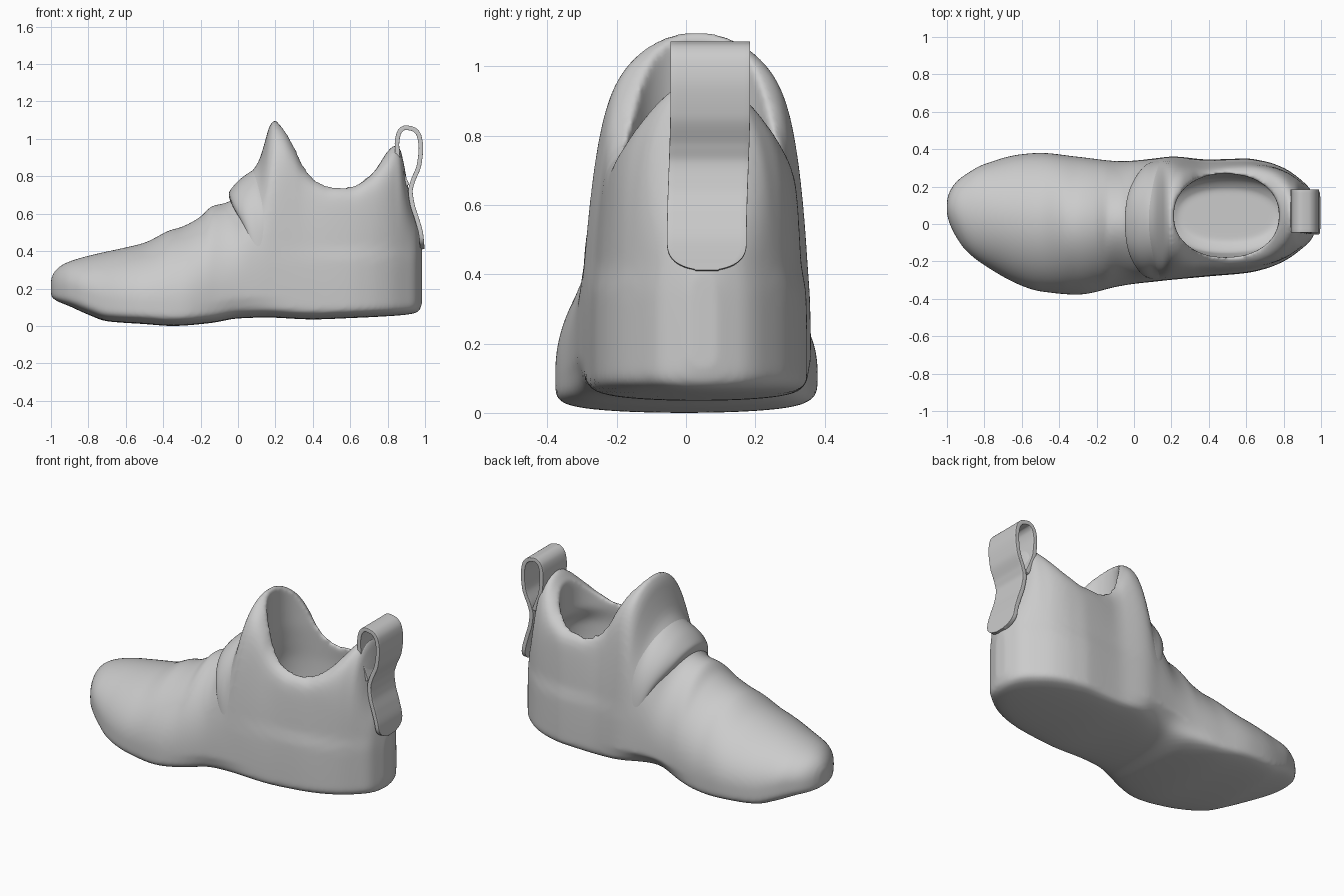
import bpy, bmesh, math
from mathutils import Vector

if "Cube" in bpy.data.objects:
    bpy.data.objects.remove(bpy.data.objects["Cube"])


def curve(keys):
    """Monotone cubic interpolation through (x, value) keys."""
    n = len(keys)
    sl = [(keys[i+1][1]-keys[i][1])/(keys[i+1][0]-keys[i][0]) for i in range(n-1)]
    m = [sl[0]] + [2*a*b/(a+b) if a*b > 0 else 0 for a, b in zip(sl, sl[1:])] + [sl[-1]]

    def f(x):
        x = min(max(x, keys[0][0]), keys[-1][0])
        i = 0
        while i < n-2 and x > keys[i+1][0]:
            i += 1
        h = keys[i+1][0]-keys[i][0]
        t = (x-keys[i][0])/h
        return ((1+2*t)*(1-t)**2*keys[i][1] + t*(1-t)**2*h*m[i]
                + t*t*(3-2*t)*keys[i+1][1] + t*t*(t-1)*h*m[i+1])
    return f


# Silhouettes read along the length of the shoe
top = curve([(-1, .25), (-.985, .285), (-.95, .32), (-.9, .345), (-.8, .375), (-.6, .42), (-.5, .445),
             (-.4, .495), (-.37, .51), (-.3, .53), (-.2, .585), (-.14, .64), (-.06, .66), (-.02, .685),
             (.04, .775), (.07, .82), (.11, .88), (.14, .97), (.165, 1.06), (.193, 1.1), (.24, 1.075),
             (.3, .99), (.35, .89), (.42, .81), (.5, .775), (.6, .775), (.7, .825), (.78, .91),
             (.84, .965), (.865, .95), (.89, .85), (.91, .74), (.93, .65), (.955, .57), (.972, .49), (.985, .4)])
bottom = curve([(-1, .16), (-.98, .14), (-.9, .105), (-.8, .06), (-.7, .025), (-.5, .01), (-.35, 0),
                (-.15, .015), (0, .04), (.15, .045), (.4, .035), (.6, .042), (.8, .052), (.9, .06),
                (.95, .07), (.975, .09), (.985, .13)])
y_max = curve([(-1, .13), (-.985, .175), (-.95, .225), (-.9, .265), (-.8, .32), (-.6, .373), (-.5, .38),
               (-.3, .36), (-.1, .345), (.1, .355), (.2, .362), (.4, .345), (.6, .35), (.7, .335), (.8, .3),
               (.9, .23), (.95, .175), (.985, .09)])
y_min = curve([(-1, .05), (-.985, 0), (-.95, -.07), (-.9, -.14), (-.8, -.22), (-.6, -.33), (-.5, -.36),
               (-.3, -.378), (-.1, -.345), (.1, -.315), (.2, -.3), (.4, -.28), (.6, -.262), (.7, -.24),
               (.8, -.2), (.9, -.13), (.95, -.08), (.985, .01)])
taper = curve([(-1, 0), (-.6, .1), (-.2, .22), (.1, .28), (.25, .27), (.5, .12), (.8, .08), (.985, 0)])
square = curve([(-1, 2), (-.5, 2.2), (-.1, 2.6), (.1, 4.5), (.19, 8), (.3, 16), (.5, 22), (.65, 20),
                (.78, 9), (.85, 5), (.985, 5)])


def step(a, b, v):
    t = min(max((v-a)/(b-a), 0), 1)
    return t*t*(3-2*t)


def shell(x, t):
    """Point on the outside of the shoe: length x, angle t around the section."""
    zb, zt = bottom(x), top(x)
    zm = zb + min(.11, .4*(zt-zb))
    yc, hw = (y_max(x)+y_min(x))/2, (y_max(x)-y_min(x))/2
    s, side = math.sin(t), math.copysign(1, math.cos(t))
    if s >= 0:
        z = zm + (zt-zm)*s
        w = math.sqrt(max(0, 1-s**square(x)))*(1-taper(x)*s*s)
        w *= 1 - .04*step(.34, .44, z)*step(.0, .7, x)   # ledge above the midsole
        w *= 1 - .03*math.exp(-((x+.02)/.16)**2)*(1-s)   # waist
    else:
        z = zm + (zm-zb)*s
        w = math.sqrt(max(0, 1-(-s)**7))
        w *= 1 + (.3 if side > 0 else .1)*s*math.exp(-((x-.02)/.17)**2)   # arch waist
        w *= 1 - .03*math.exp(-((x+.02)/.16)**2)
    return Vector((x, yc+side*hw*w, z))


def loft(name, rows, closed=True, caps=False):
    bm = bmesh.new()
    vs = [[bm.verts.new(p) for p in r] for r in rows]
    n = len(rows[0])
    for a, b in zip(vs, vs[1:]):
        for j in range(n if closed else n-1):
            k = (j+1) % n
            bm.faces.new((a[j], a[k], b[k], b[j]))
    if caps:
        bm.faces.new(vs[0])
        bm.faces.new(vs[-1])
    bmesh.ops.recalc_face_normals(bm, faces=bm.faces)
    for f in bm.faces:
        f.smooth = True
    me = bpy.data.meshes.new(name)
    bm.to_mesh(me)
    bm.free()
    ob = bpy.data.objects.new(name, me)
    bpy.context.collection.objects.link(ob)
    return ob


# Shoe body with sole, toe, tongue and heel collar
N, M = 220, 96
xs = [-.0075-.9925*math.cos(math.pi*i/N) for i in range(N+1)]
body = loft("shoe_body", [[shell(x, 2*math.pi*j/M) for j in range(M)] for x in xs], caps=True)

# Foot opening cutter
levels = [(.15, .24, .76, .14), (.2, .16, .84, .2), (.45, .14, .86, .225), (.6, .16, .84, .23),
          (.72, .19, .775, .222), (.85, .208, .775, .218), (.98, .212, .795, .22), (1.2, .215, .85, .235)]
front, back, half = (curve([(l[0], l[k]) for l in levels]) for k in (1, 2, 3))


def squarish(v):
    return math.copysign(abs(v)**.9, v)


rings = []
for i in range(41):
    z = .15 + 1.05*i/40
    cx, rx = (front(z)+back(z))/2, (back(z)-front(z))/2
    rings.append([(cx+rx*squarish(math.cos(a)), .045+half(z)*squarish(math.sin(a)), z)
                  for a in (2*math.pi*j/64 for j in range(64))])
cutter = loft("opening_cutter", rings, caps=True)
cutter.hide_render = True
cutter.hide_set(True)

cut = body.modifiers.new("opening", 'BOOLEAN')
cut.object, cut.operation, cut.solver = cutter, 'DIFFERENCE', 'EXACT'
rm = body.modifiers.new("even_mesh", 'REMESH')
rm.mode, rm.voxel_size, rm.use_smooth_shade = 'VOXEL', .012, True
sm = body.modifiers.new("soften", 'SMOOTH')
sm.factor, sm.iterations = .5, 7

# Instep strap, wrapped over the body and fading into the sides
rows = []
for i in range(61):
    t = .2 + (math.pi-.4)*i/60
    fade = step(0, .4, i/60)*step(0, .4, 1-i/60)
    row = []
    for j in range(21):
        u = j/20
        x = -.045 + .14*u + .19*(1-math.sin(t))
        p = shell(x, t)
        nrm = (shell(x, t+.02)-shell(x, t-.02)).cross(shell(x+.01, t)-shell(x-.01, t)).normalized()
        if nrm.z*max(0, math.sin(t)) + nrm.y*math.cos(t) < 0:
            nrm = -nrm
        bulge = math.sin(math.pi*u**.75)**.6 if 0 < u < 1 else 0
        row.append(p + nrm*((.018+.058*fade)*bulge*(1-.55*u) - .018))
    rows.append(row)
strap = loft("instep_strap", rows, closed=False)
s2 = strap.modifiers.new("soften", 'SMOOTH')
s2.factor, s2.iterations = .5, 3

# Heel pull loop: a flat ribbon with a rounded lower tab
path = [(.905, .75), (.88, .81), (.857, .88), (.85, .97), (.862, 1.035), (.895, 1.06), (.935, 1.053),
        (.967, 1.02), (.978, .95), (.968, .86), (.935, .775), (.922, .72), (.932, .65), (.957, .57),
        (.978, .49), (.986, .41)]
last = len(path)-1
px, pz = (curve([(k, p[a]) for k, p in enumerate(path)]) for a in (0, 1))
rows = []
for i in range(121):
    k = last*(1-(1-i/120)**1.25)
    x, z = px(k), pz(k)
    r = max(0, (.5-z)/.09) if k > 11 else 0
    w = .115*math.sqrt(max(.08, 1-r**3))
    yc = .06 + .01*step(.5, .9, z)
    rows.append([(x, yc+w*(j/6-1), z) for j in range(13)])
loop = loft("heel_pull_loop", rows, closed=False)
so = loop.modifiers.new("thickness", 'SOLIDIFY')
so.thickness, so.offset = .024, 0
bv = loop.modifiers.new("soft_edge", 'BEVEL')
bv.width, bv.segments, bv.angle_limit = .008, 3, math.radians(50)
